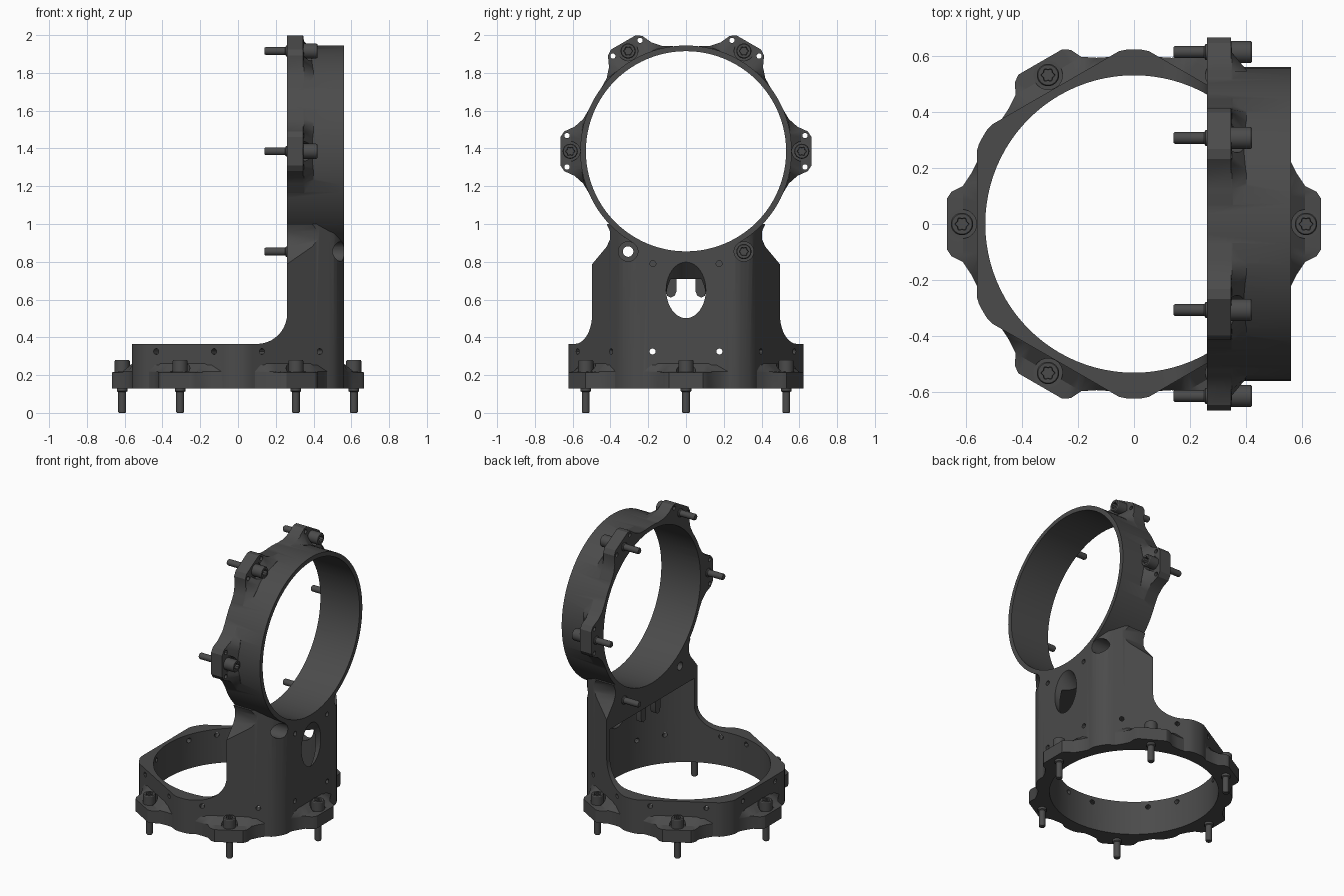
import bpy, bmesh
from math import sin, cos, pi, radians, degrees
from mathutils import Matrix, Vector

if "Cube" in bpy.data.objects:
    bpy.data.objects.remove(bpy.data.objects["Cube"])

T = Matrix.Translation
def R(deg, axis):
    return Matrix.Rotation(radians(deg), 4, axis)

I = Matrix.Identity(4)
TO_X = Matrix(((0, 0, 1, 0), (1, 0, 0, 0), (0, 1, 0, 0), (0, 0, 0, 1)))  # (a,b,h) -> (x=h, y=a, z=b)
TO_Y = R(90, 'X')                                                        # (a,b,h) -> (x=a, y=-h, z=b)

dark = bpy.data.materials.new("dark_grey")
dark.diffuse_color = (0.07, 0.07, 0.07, 1)
dark.use_nodes = True
dark.node_tree.nodes["Principled BSDF"].inputs["Base Color"].default_value = dark.diffuse_color


def loft(bm, loops, m=I):
    """Closed solid through a stack of loops with equal point counts."""
    rings = [[bm.verts.new(m @ Vector(p)) for p in lp] for lp in loops]
    n = len(rings[0])
    bm.faces.new(rings[0][::-1])
    bm.faces.new(rings[-1])
    for a, b in zip(rings, rings[1:]):
        for i in range(n):
            j = (i + 1) % n
            bm.faces.new((a[i], a[j], b[j], b[i]))


def prism(bm, pts, lo, hi, m=I):
    loft(bm, [[(x, y, h) for x, y in pts] for h in (lo, hi)], m)


def circle(r, n=24):
    return [(r * cos(2 * pi * i / n), r * sin(2 * pi * i / n)) for i in range(n)]


def finish(bm, name):
    bmesh.ops.recalc_face_normals(bm, faces=bm.faces)
    me = bpy.data.meshes.new(name)
    bm.to_mesh(me)
    bm.free()
    me.materials.append(dark)
    ob = bpy.data.objects.new(name, me)
    bpy.context.collection.objects.link(ob)
    return ob


def solid(name, pts, lo, hi, m=I):
    bm = bmesh.new()
    prism(bm, pts, lo, hi, m)
    return finish(bm, name)


def boolean(target, tool, op):
    tool.hide_render = True
    mod = target.modifiers.new("bool", 'BOOLEAN')
    mod.operation, mod.solver, mod.object = op, 'EXACT', tool
    bpy.context.view_layer.objects.active = target
    bpy.ops.object.modifier_apply(modifier=mod.name)
    bpy.data.objects.remove(tool)


# Local frames of the two rings: u radial, v tangential, h along the ring axis
def lower(a):
    return T((0, 0, 0.13)) @ R(a, 'Z')

def upper(a):
    return T((0.26, 0, 1.385)) @ TO_X @ R(a, 'Z')

ALL = range(0, 360, 60)
UP = (0, 60, 120, 180)

# Rounded hexagon outline of the lower ring and column
hexa = []
for i in range(144):
    a = 2 * pi * i / 144
    off = (a + pi / 6) % (pi / 3) - pi / 6
    r = min(0.56 / cos(off), 0.622)
    hexa.append((r * cos(a), r * sin(a)))
body = solid("bracket_body", hexa, 0.13, 1.0)

# Side profile: low ring, fillet, upright column
side = [(-0.9, 0), (0.9, 0), (0.9, 1.2), (0.26, 1.2)]
side += [(0.10 + 0.16 * cos(radians(t)), 0.525 - 0.16 * sin(radians(t))) for t in range(0, 91, 9)]
side += [(-0.9, 0.365)]
boolean(body, solid("side_cut", side, -1, 1, TO_Y), 'INTERSECT')

# Column shoulders
half = [(0.7, 0), (0.7, 0.545), (0.495, 0.79), (0.42, 0.88), (0.402, 0.92), (0.402, 0.96), (0.42, 1.0)]
shoulder = half + [(-y, z) for y, z in half[::-1]]
boolean(body, solid("shoulder_cut", shoulder, -1, 1, TO_X), 'INTERSECT')

# Upper ring
boolean(body, solid("upper_ring", circle(0.56, 96), 0, 0.3, upper(0)), 'UNION')


# Mounting lugs with a ramp up to the ring wall
def lug(frame, flare):
    out = flare + [(u, -v) for u, v in flare[::-1]]
    bm = bmesh.new()
    loft(bm, [[(u, v, 0) for u, v in out],
              [(u, v, 0.085) for u, v in out],
              [(min(u, 0.61), v, 0.09) for u, v in out],
              [(min(u, 0.55), v * 0.85, 0.14) for u, v in out]], frame)
    return finish(bm, "lug")

low_flare = [(0.5, 0.22), (0.56, 0.22), (0.58, 0.18), (0.61, 0.135), (0.65, 0.115), (0.667, 0.09)]
up_flare = [(0.49, 0.24), (0.515, 0.22), (0.545, 0.17), (0.59, 0.13), (0.645, 0.105), (0.665, 0.075)]
for a in ALL:
    boolean(body, lug(lower(a), low_flare), 'UNION')
for a in UP:
    boolean(body, lug(upper(a), up_flare), 'UNION')

# Main bores and the slanted cable hole
boolean(body, solid("lower_bore", circle(0.53, 96), -0.2, 0.58, lower(0)), 'DIFFERENCE')
boolean(body, solid("upper_bore", circle(0.53, 96), -0.2, 0.5, upper(0)), 'DIFFERENCE')
boolean(body, solid("cable_hole", circle(0.105, 40), -0.15, 0.3,
                    T((0.56, 0, 0.65)) @ R(45, 'Y')), 'DIFFERENCE')

# Screw head pockets
bm = bmesh.new()
for f in (lower, upper):
    for a in ALL:
        deep = 0.4 if f is upper and a > 180 else 0.2
        prism(bm, circle(0.052), 0.0852, deep, f(a) @ T((0.613, 0, 0)))
boolean(body, finish(bm, "pockets"), 'DIFFERENCE')

# Small holes: radial ones, lug pin holes, blind holes, one open screw hole
bm = bmesh.new()
for v in (-1, 1):
    for a in ALL:
        prism(bm, circle(0.016, 12), 0, 0.3, lower(a) @ T((0.4, v * 0.177, 0.195)) @ R(90, 'Y'))
    for a in UP:
        prism(bm, circle(0.014, 12), -0.1, 0.3, upper(a) @ T((0.63, v * 0.083, 0)))
    prism(bm, circle(0.016, 12), 0.5, 0.6, T((0, v * 0.175, 0.79)) @ TO_X)
prism(bm, circle(0.028, 20), -0.1, 0.2, upper(240) @ T((0.613, 0, 0)))
boolean(body, finish(bm, "small_holes"), 'DIFFERENCE')

# Two cable hooks under the column ceiling
hook = [(0.05, 0.72), (0.05, 0.645), (0.06, 0.62), (0.08, 0.61), (0.1, 0.62), (0.105, 0.645), (0.105, 0.72)]
for s in (-1, 1):
    solid("cable_hook", [(s * y, z) for y, z in hook], 0.27, 0.31, TO_X)


# Screws: shaft, collar, head with star recess
def screw(name, frame, shift):
    steps = [(0.017, -0.13), (0.021, -0.124), (0.021, -0.02), (0.028, -0.015), (0.028, 0.075),
             (0.04, 0.076), (0.04, 0.144), (0.036, 0.15), (0.022, 0.15), (0.02, 0.12)]
    loops = []
    for k, (r, h) in enumerate(steps):
        wave = 0.15 if k > 7 else 0
        loops.append([(r * (1 + wave * cos(2 * pi * i / 4)) * cos(2 * pi * i / 24),
                       r * (1 + wave * cos(2 * pi * i / 4)) * sin(2 * pi * i / 24), h + shift)
                      for i in range(24)])
    bm = bmesh.new()
    loft(bm, loops, frame @ T((0.613, 0, 0)))
    finish(bm, name)

for a in ALL:
    screw("lower_screw", lower(a), 0)
    if a != 240:
        screw("upper_screw", upper(a), 0.01)

# Smooth shading with sharp edges kept
bpy.ops.object.select_all(action='SELECT')
bpy.context.view_layer.objects.active = body
bpy.ops.object.shade_smooth_by_angle(angle=radians(30))
